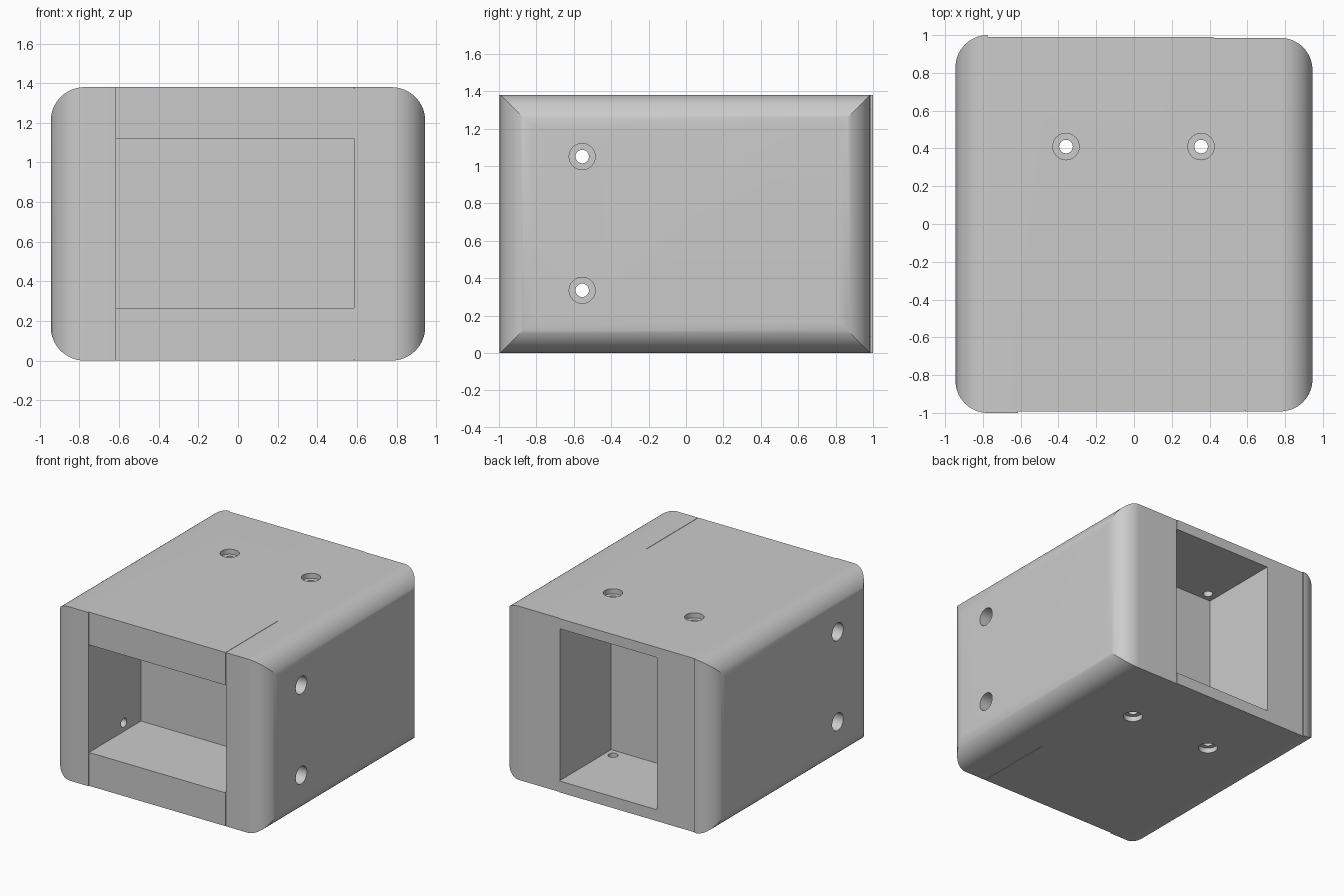
import bpy, bmesh, math
from mathutils import Vector

cube = bpy.data.objects.get("Cube")
if cube:
    bpy.data.objects.remove(cube, do_unlink=True)

grey = bpy.data.materials.new("mid grey")
grey.use_nodes = True
grey.diffuse_color = (0.6, 0.6, 0.6, 1)
grey.node_tree.nodes["Principled BSDF"].inputs["Base Color"].default_value = grey.diffuse_color

HALF_W, HEIGHT, R, STEPS = 0.945, 1.38, 0.17, 16


def prism(name, outline, offset, sweep):
    """Extrude a closed outline of 3D points along the sweep vector."""
    bm = bmesh.new()
    face = bm.faces.new([bm.verts.new(Vector(p) + Vector(offset)) for p in outline])
    new = bmesh.ops.extrude_face_region(bm, geom=[face])["geom"]
    bmesh.ops.translate(bm, vec=sweep, verts=[v for v in new if isinstance(v, bmesh.types.BMVert)])
    bmesh.ops.recalc_face_normals(bm, faces=bm.faces)
    mesh = bpy.data.meshes.new(name)
    bm.to_mesh(mesh)
    bm.free()
    mesh.materials.append(grey)
    obj = bpy.data.objects.new(name, mesh)
    bpy.context.collection.objects.link(obj)
    return obj


def arc(cx, cy, start):
    """Quarter circle, counter-clockwise from the start angle."""
    angles = [math.radians(start + 90 * i / STEPS) for i in range(STEPS + 1)]
    return [(cx + R * math.cos(a), cy + R * math.sin(a)) for a in angles]


def box(name, x0, x1, y0, y1, z0, z1):
    outline = [(x0, y0, z0), (x1, y0, z0), (x1, y1, z0), (x0, y1, z0)]
    return prism(name, outline, (0, 0, 0), (0, 0, z1 - z0))


def drill(name, start, direction, radius, length):
    """Round cutter that begins just outside the surface and runs inward."""
    d = Vector(direction)
    u = d.orthogonal().normalized()
    w = d.cross(u)
    ring = [u * radius * math.cos(a) + w * radius * math.sin(a)
            for a in (2 * math.pi * i / 32 for i in range(32))]
    return prism(name, ring, Vector(start) - d * 0.05, d * (length + 0.05))


def combine(obj, tool, operation):
    mod = obj.modifiers.new(tool.name, "BOOLEAN")
    mod.operation, mod.solver, mod.object = operation, "EXACT", tool
    bpy.context.view_layer.objects.active = obj
    bpy.ops.object.modifier_apply(modifier=mod.name)
    bpy.data.objects.remove(tool, do_unlink=True)


# Body: rounded plan with slightly stepped ends, crossed with a rounded front outline
c = HALF_W - R
plan = arc(-c, -1 + R, 180) + [(-0.615, -1), (-0.615, -0.992)]
plan += arc(c, -0.992 + R, 270) + arc(c, 0.985 - R, 0)
plan += [(0.42, 0.985), (0.42, 0.99), (-c, 0.99)] + arc(-c, 1 - R, 90)
body = prism("housing", [(x, y, 0) for x, y in plan], (0, 0, -0.2), (0, 0, HEIGHT + 0.4))
front = arc(-c, R, 180) + arc(c, R, 270) + arc(c, HEIGHT - R, 0) + arc(-c, HEIGHT - R, 90)
combine(body, prism("outline", [(x, 0, z) for x, z in front], (0, -1.2, 0), (0, 2.4, 0)), "INTERSECT")

# Front and back pockets
combine(body, box("front_pocket", -0.615, 0.585, -1.2, -0.34, 0.265, 1.12), "DIFFERENCE")
combine(body, box("back_pocket", -0.44, 0.42, 0.34, 1.2, 0.09, 1.30), "DIFFERENCE")

# Fine seam beside the front pocket, on the front, top and bottom
for y1, z0, z1 in ((-0.34, HEIGHT - 0.006, 1.5), (-0.34, -0.1, 0.006), (-0.986, -0.1, 1.5)):
    combine(body, box("seam", 0.585, 0.588, -1.2, y1, z0, z1), "DIFFERENCE")

# Counterbored screw holes: sides into the front pocket, top and bottom into the back one
holes = []
for side in (-1, 1):
    for z in (0.335, 1.05):
        holes.append(((side * HALF_W, -0.555, z), (-side, 0, 0), 0.28, 0.45))
for z, down in ((HEIGHT, -1), (0, 1)):
    for x in (-0.36, 0.355):
        holes.append(((x, 0.41, z), (0, 0, down), 0.04, 0.15))
for start, direction, bore, through in holes:
    combine(body, drill("counterbore", start, direction, 0.07, bore), "DIFFERENCE")
    combine(body, drill("screw_hole", start, direction, 0.036, through), "DIFFERENCE")

bpy.ops.object.select_all(action="DESELECT")
body.select_set(True)
bpy.context.view_layer.objects.active = body
bpy.ops.object.shade_smooth_by_angle(angle=math.radians(25))
